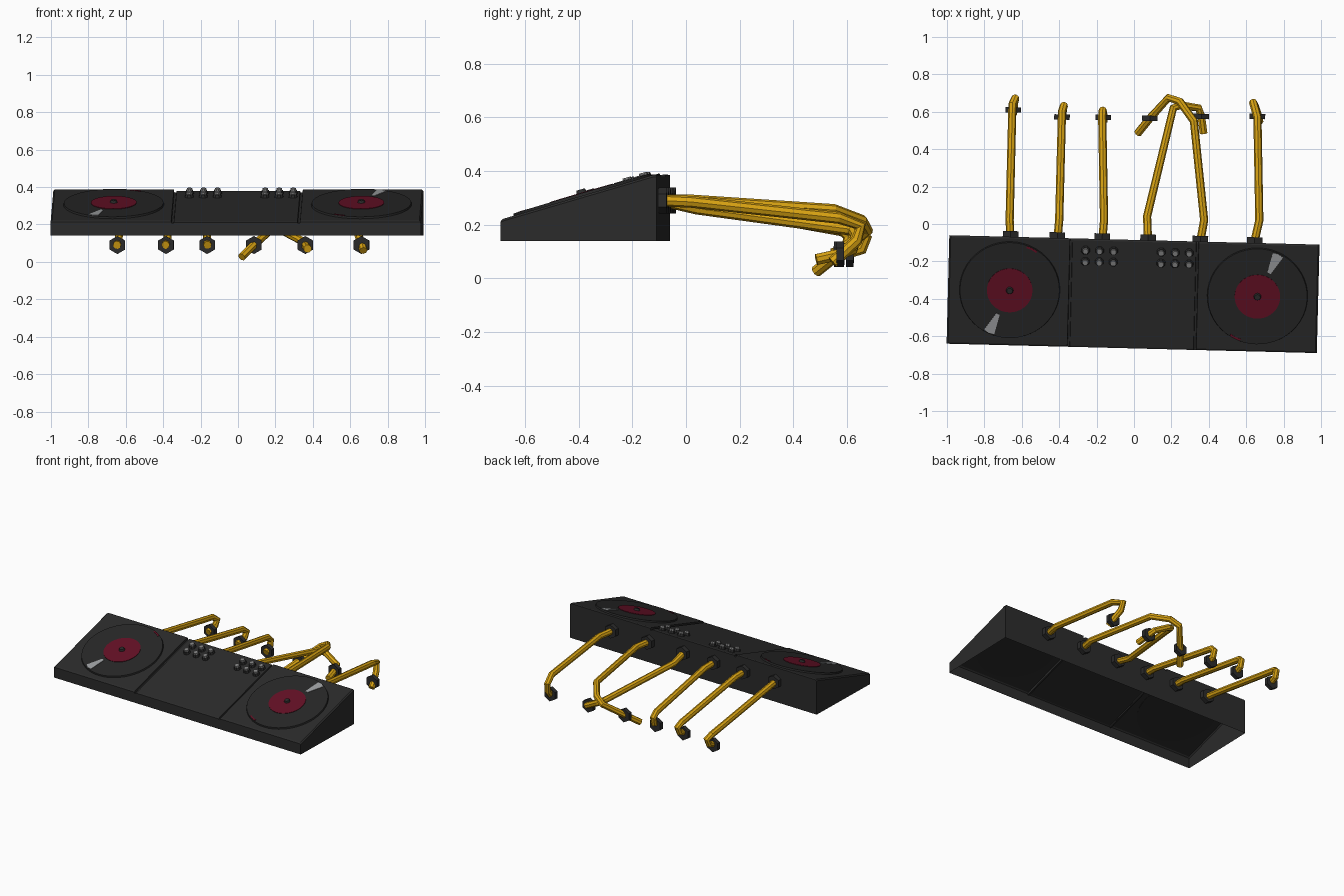
import bpy, bmesh, math
from mathutils import Matrix, Vector

if "Cube" in bpy.data.objects:
    bpy.data.objects.remove(bpy.data.objects["Cube"])


def material(name, r, g, b):
    m = bpy.data.materials.new(name)
    m.diffuse_color = (r, g, b, 1)
    m.use_nodes = True
    m.node_tree.nodes["Principled BSDF"].inputs["Base Color"].default_value = m.diffuse_color
    return m


CHARCOAL = material("charcoal", .024, .024, .024)
BLACK = material("vinyl_black", .020, .020, .020)
RED = material("label_red", .125, .005, .018)
SILVER = material("silver", .22, .22, .22)
PALE = material("pale_grey", .33, .34, .35)
YELLOW = material("cable_yellow", .68, .36, .006)

YAW = Matrix.Rotation(math.radians(-1.45), 4, 'Z')
BODY = Matrix.Translation((-.005, -.375, 0)) @ YAW
SLOPE = math.atan2(.17, .58)
PANEL = BODY @ Matrix.Translation((0, 0, .30)) @ Matrix.Rotation(SLOPE, 4, 'X')


def finish(name, bm, mat):
    me = bpy.data.meshes.new(name)
    bm.to_mesh(me)
    bm.free()
    me.materials.append(mat)
    ob = bpy.data.objects.new(name, me)
    bpy.context.collection.objects.link(ob)
    return ob


def prism(name, pts, z0, z1, frame, mat, taper=1.0):
    """Closed solid over a 2D outline, optionally narrowing to the top."""
    bm = bmesh.new()
    c = sum((Vector(p) for p in pts), Vector((0, 0))) / len(pts)
    low = [bm.verts.new((x, y, z0)) for x, y in pts]
    high = [bm.verts.new((c.x + (x - c.x) * taper, c.y + (y - c.y) * taper, z1)) for x, y in pts]
    bm.faces.new(low[::-1])
    bm.faces.new(high)
    n = len(pts)
    for i in range(n):
        j = (i + 1) % n
        bm.faces.new((low[i], low[j], high[j], high[i]))
    bmesh.ops.recalc_face_normals(bm, faces=bm.faces)
    bm.transform(frame)
    return finish(name, bm, mat)


def ring(r, n, start=0.0, cx=0.0, cy=0.0):
    return [(cx + r * math.cos(start + math.tau * i / n),
             cy + r * math.sin(start + math.tau * i / n)) for i in range(n)]


# Console: wedge shell, open underneath, with two grooves between the modules
half = [(.34, 0), (.344, 0)]
stations = [(-.99, -.008), (-.982, 0), (-.345, 0), (-.343, -.014), (-.332, -.014), (-.330, -.006)]
stations += [(-x, d) for x, d in reversed(stations)]
profile = [(-.29, .14, 0), (-.29, .212, .5), (-.282, .2175, 1), (.28, .3822, 1), (.29, .381, 1), (.29, .14, 0)]
bm = bmesh.new()
rows = [[bm.verts.new((x, y, z + .004 * k + d * k)) for y, z, k in profile] for x, d in stations]
for a, b in zip(rows, rows[1:]):
    for i in range(len(profile) - 1):
        bm.faces.new((a[i], b[i], b[i + 1], a[i + 1]))
bm.faces.new(rows[0])
bm.faces.new(rows[-1][::-1])
bmesh.ops.recalc_face_normals(bm, faces=bm.faces)
bm.transform(BODY)
finish("console_body", bm, CHARCOAL)

# Turntables: record, label, spindle, pale wedge and small red rim mark
for side, turn in (("left", math.pi), ("right", 0)):
    sx = -.66 if side == "left" else .665
    frame = PANEL @ Matrix.Translation((sx, .008, .004)) @ Matrix.Rotation(turn, 4, 'Z')
    prism(side + "_record", ring(.27, 48), -.004, .010, frame, BLACK, .985)
    prism(side + "_label", ring(.122, 40), .008, .013, frame, RED)
    prism(side + "_spindle", ring(.021, 12), .010, .026, frame, CHARCOAL, .75)
    spin = frame @ Matrix.Rotation(math.radians(66), 4, 'Z')
    prism(side + "_wedge", [(.145, -.010), (.255, -.030), (.262, 0), (.255, .030), (.145, .010)],
          .008, .013, spin, PALE)
    mark = frame @ Matrix.Rotation(math.radians(-116), 4, 'Z')
    prism(side + "_rim_mark", [(.250, -.030), (.261, -.030), (.264, 0), (.261, .030), (.250, .030), (.254, 0)],
          .008, .0125, mark, RED)

# Mixer knobs: dark tapered base with a silver cap
for k, kx in enumerate((-.26, -.185, -.11, .145, .22, .295)):
    for row, ky in enumerate((.228, .168)):
        frame = PANEL @ Matrix.Translation((kx, ky / math.cos(SLOPE), -.003))
        tag = f"{k + 1}_{row + 1}"
        prism("knob_base_" + tag, ring(.025, 8, .39), 0, .018, frame, CHARCOAL, .8)
        prism("knob_cap_" + tag, ring(.018, 8, .39), .016, .030, frame, SILVER, .85)


def hex_collar(name, centre, depth):
    """Six-sided collar facing front and back, points up and down."""
    frame = Matrix.Translation(centre) @ YAW @ Matrix.Rotation(math.pi / 2, 4, 'X')
    prism(name, ring(.048, 6, math.pi / 6), -depth / 2, depth / 2, frame, CHARCOAL)


def cable(name, pts):
    cu = bpy.data.curves.new(name, 'CURVE')
    cu.dimensions = '3D'
    cu.bevel_depth = .022
    cu.bevel_resolution = 2
    cu.use_fill_caps = True
    sp = cu.splines.new('POLY')
    sp.points.add(len(pts) - 1)
    for p, co in zip(sp.points, pts):
        p.co = (*co, 1)
    sp.use_smooth = False
    tmp = bpy.data.objects.new(name + "_path", cu)
    bpy.context.collection.objects.link(tmp)
    bpy.context.view_layer.update()
    me = bpy.data.meshes.new_from_object(tmp.evaluated_get(bpy.context.evaluated_depsgraph_get()))
    bpy.data.objects.remove(tmp)
    me.name = name
    me.materials.clear()
    me.materials.append(YELLOW)
    bpy.context.collection.objects.link(bpy.data.objects.new(name, me))


# Cables: each runs from a rear socket, bends over and passes through its plug
cables = [
    ([(-.66, -.09, .29), (-.665, .02, .28), (-.65, .64, .175), (-.635, .672, .15), (-.64, .655, .11), (-.647, .585, .09)],
     (-.645, .61, .09)),
    ([(-.41, -.09, .29), (-.40, .02, .28), (-.385, .60, .175), (-.375, .632, .15), (-.38, .615, .11), (-.387, .545, .09)],
     (-.385, .572, .09)),
    ([(-.17, -.09, .29), (-.16, .02, .28), (-.17, .575, .185), (-.167, .607, .155), (-.165, .595, .11), (-.163, .545, .09)],
     (-.165, .57, .09)),
    ([(.075, -.09, .29), (.07, .04, .26), (.21, .62, .18), (.25, .635, .16), (.345, .62, .11), (.36, .575, .09), (.372, .485, .07)],
     (.36, .575, .09)),
    ([(.355, -.09, .29), (.375, .02, .29), (.32, .55, .255), (.245, .655, .215), (.185, .675, .18), (.085, .565, .09), (.02, .485, .026)],
     (.085, .565, .09)),
    ([(.645, -.09, .29), (.67, .02, .285), (.66, .57, .225), (.637, .65, .195), (.645, .635, .14), (.665, .575, .085), (.67, .545, .06)],
     (.66, .575, .09)),
]
for i, (path, plug) in enumerate(cables, 1):
    cable(f"cable_{i}", path)
    hex_collar(f"cable_plug_{i}", plug, .028)
    x = path[0][0]
    hex_collar(f"cable_socket_{i}", (x, -.0746 - .0253 * x, .29), .04)
